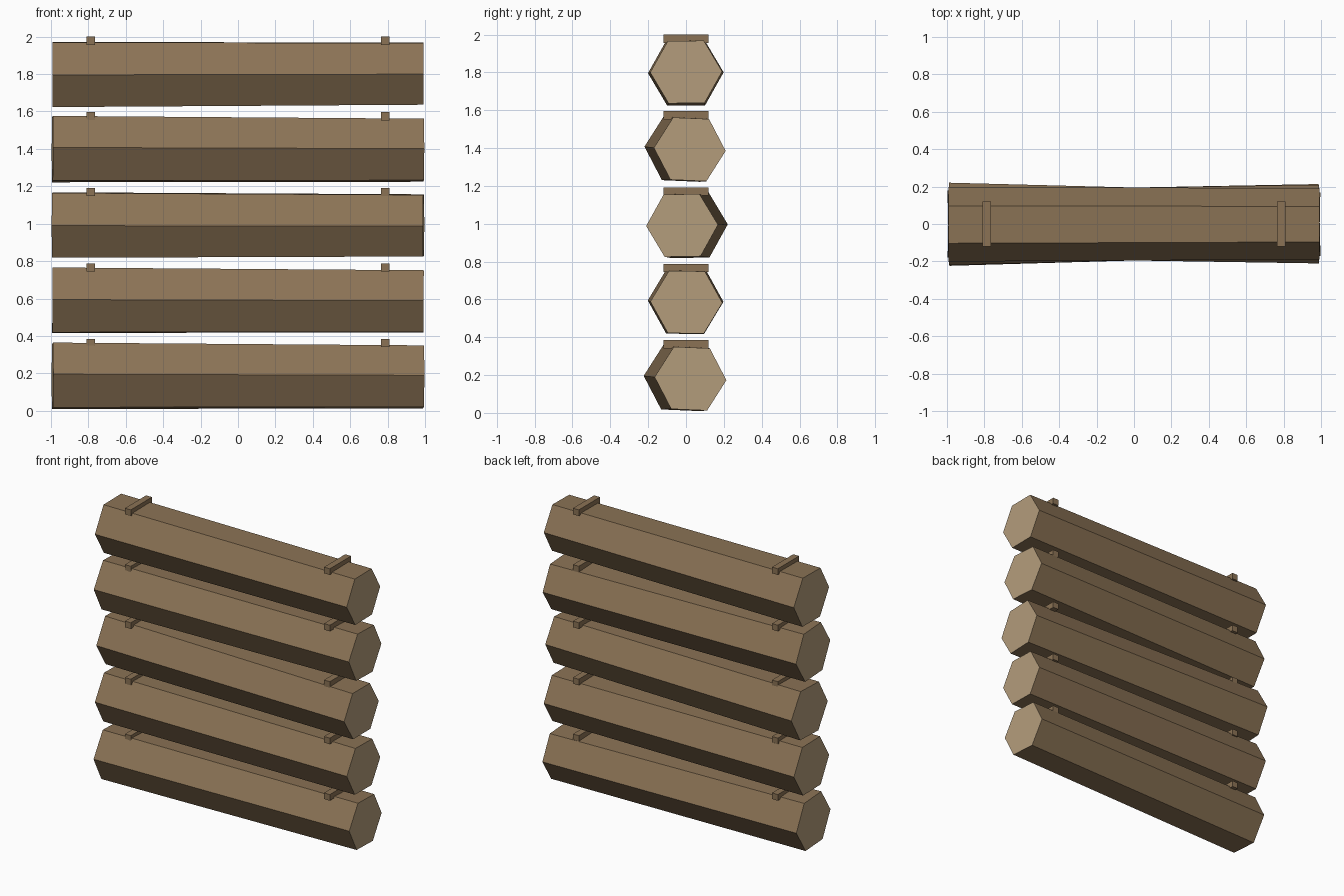
import bpy
import bmesh
from math import radians
from mathutils import Euler, Matrix

old = bpy.data.objects.get("Cube")
if old:
    bpy.data.objects.remove(old, do_unlink=True)


def material(name, rgb):
    mat = bpy.data.materials.new(name)
    mat.use_nodes = True
    color = (*rgb, 1)
    mat.diffuse_color = color
    mat.node_tree.nodes["Principled BSDF"].inputs["Base Color"].default_value = color
    return mat


BARK = material("brown bark", (0.258, 0.171, 0.091))
CUT_WOOD = material("pale cut wood", (0.455, 0.335, 0.2))


def add_object(name, bm, materials):
    mesh = bpy.data.meshes.new(name)
    bm.to_mesh(mesh)
    bm.free()
    for mat in materials:
        mesh.materials.append(mat)
    obj = bpy.data.objects.new(name, mesh)
    bpy.context.collection.objects.link(obj)
    return obj


def add_log(name, z, roll, pitch, yaw):
    """Tapered six-sided log lying along x, with pale sawn ends."""
    bm = bmesh.new()
    bmesh.ops.create_cone(bm, cap_ends=True, segments=6, radius1=0.2,
                          radius2=0.19, depth=1.985,
                          matrix=Matrix.Rotation(radians(90), 4, "Y"))
    bm.normal_update()
    for face in bm.faces:
        face.material_index = int(abs(face.normal.x) > 0.9)
    obj = add_object(name, bm, [BARK, CUT_WOOD])
    obj.location.z = z
    obj.rotation_euler = Euler((radians(roll), pitch, yaw))


def add_cleat(name, x, z):
    """Short batten lying across the top of a log."""
    bm = bmesh.new()
    bmesh.ops.create_cube(bm, size=1, matrix=Matrix.Diagonal((0.046, 0.24, 0.044, 1)))
    add_object(name, bm, [BARK]).location = (x, 0, z)


# Stacked logs from bottom to top: roll in degrees, small pitch and yaw
TILTS = [(-2.5, 0.003, 0.024), (-1, 0.003, 0.002), (1, 0.001, -0.021),
         (-2.5, 0.003, 0.02), (0.7, -0.002, 0.001)]
for i, tilt in enumerate(TILTS):
    height = 0.184 + 0.404 * i
    add_log(f"log_{i + 1}", height, *tilt)
    for side, x in (("left", 0.788), ("right", -0.788)):
        add_cleat(f"cleat_{side}_{i + 1}", x, height + 0.178)
